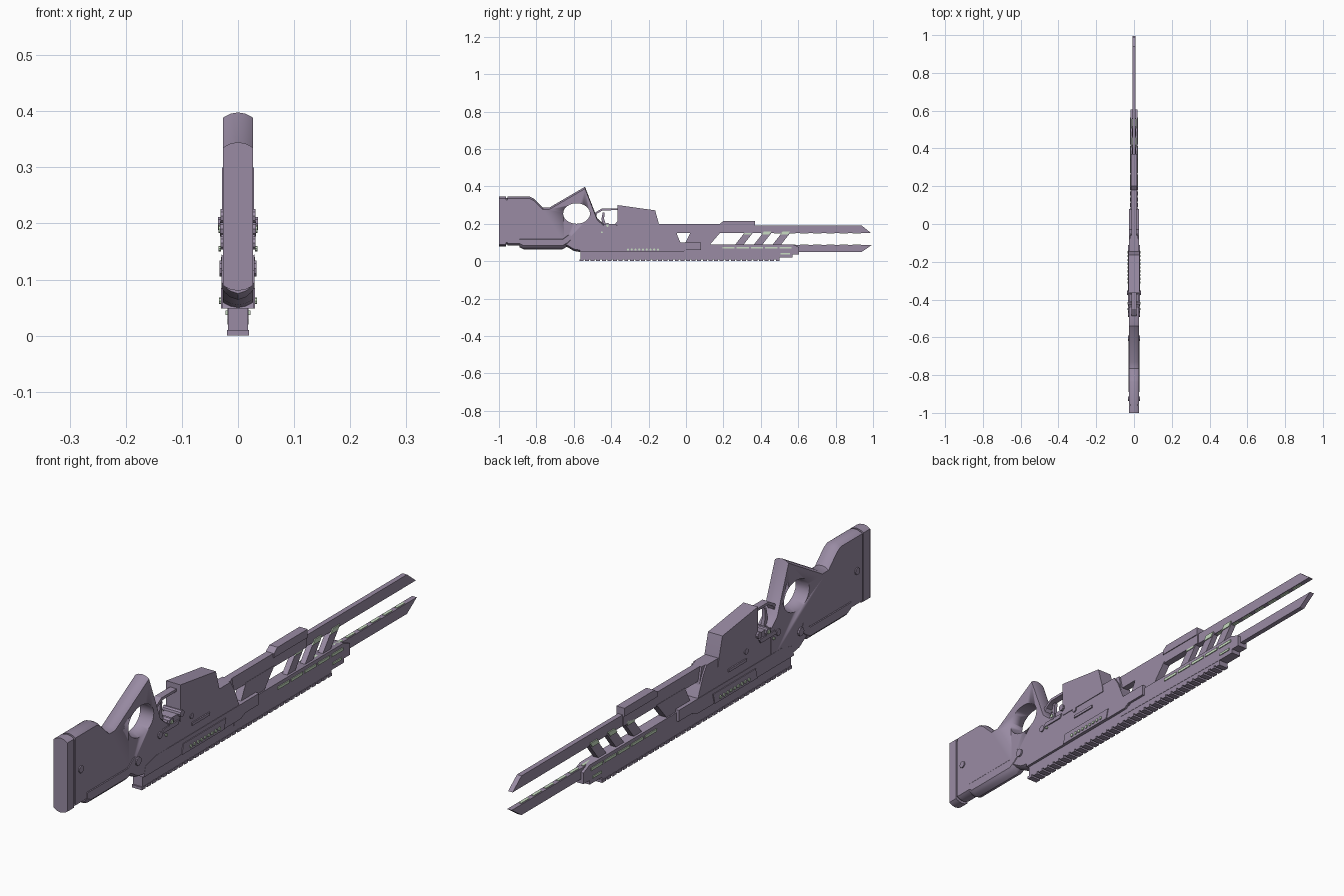
import bpy, bmesh, math

cube = bpy.data.objects.get("Cube")
if cube:
    bpy.data.objects.remove(cube, do_unlink=True)


def material(name, rgb):
    m = bpy.data.materials.new(name)
    m.use_nodes = True
    m.diffuse_color = (*rgb, 1)
    m.node_tree.nodes["Principled BSDF"].inputs["Base Color"].default_value = (*rgb, 1)
    return m


PURPLE = material("dusty purple", (0.32, 0.26, 0.37))
GREEN = material("pale green", (0.58, 0.72, 0.54))


def finish(name, bm, mat):
    bmesh.ops.recalc_face_normals(bm, faces=bm.faces)
    me = bpy.data.meshes.new(name)
    bm.to_mesh(me)
    bm.free()
    me.materials.append(mat)
    ob = bpy.data.objects.new(name, me)
    bpy.context.collection.objects.link(ob)
    bpy.ops.object.select_all(action='DESELECT')
    ob.select_set(True)
    bpy.context.view_layer.objects.active = ob
    bpy.ops.object.shade_smooth_by_angle(angle=math.radians(30))
    return ob


def add_prism(bm, pts, x0, x1, crown=0, mid=0.2):
    """Extrude a (y, z) outline across x, optionally rounding its top and bottom."""
    steps = [-1, -0.8, -0.5, 0, 0.5, 0.8, 1] if crown else [-1, 1]
    rings = []
    for s in steps:
        x = (x0 + x1) / 2 + s * (x1 - x0) / 2
        rings.append([bm.verts.new((x, y, z - math.copysign(crown * s * s, z - mid)))
                      for y, z in pts])
    n = len(pts)
    for a, b in zip(rings, rings[1:]):
        for i in range(n):
            j = (i + 1) % n
            bm.faces.new((a[i], a[j], b[j], b[i]))
    bm.faces.new(rings[0])
    bm.faces.new(rings[-1])


def prism(name, pts, half, mat=PURPLE, crown=0, mid=0.2):
    bm = bmesh.new()
    add_prism(bm, pts, -half, half, crown, mid)
    return finish(name, bm, mat)


def plates(name, outlines, surface, mat, thick=0.003):
    """Thin outlines laid on both flanks of a part."""
    bm = bmesh.new()
    for pts in outlines:
        for s in (-1, 1):
            add_prism(bm, pts, s * (surface - 0.002), s * (surface + thick))
    return finish(name, bm, mat)


def rect(y0, y1, z0, z1, slant=0):
    return [(y0, z0), (y1, z0), (y1 + slant, z1), (y0 + slant, z1)]


def disc(y, z, ry, rz, n):
    return [(y + ry * math.cos(math.tau * i / n), z + rz * math.sin(math.tau * i / n))
            for i in range(n)]


# Stock with thumbhole
stock = prism("stock", [(-.955, .345), (-.835, .345), (-.815, .335), (-.765, .287), (-.73, .287),
                        (-.54, .398), (-.475, .23), (-.44, .2), (-.44, .06), (-.57, .05),
                        (-.6, .055), (-.65, .085), (-.955, .085)], .027, crown=.01)
cutter = prism("thumbhole_cutter", disc(-.585, .255, .072, .055, 24), .1)
cutter.hide_render = True
mod = stock.modifiers.new("thumbhole", 'BOOLEAN')
mod.operation = 'DIFFERENCE'
mod.solver = 'EXACT'
mod.object = cutter
bpy.context.view_layer.objects.active = stock
bpy.ops.object.modifier_apply(modifier="thumbhole")
bpy.data.objects.remove(cutter, do_unlink=True)

prism("butt_pad", rect(-1, -.962, .08, .345), .027, crown=.01)
prism("butt_spacer", rect(-.97, -.95, .09, .338), .024, crown=.01)
prism("cheek_rest", [(-.89, .075), (-.87, .064), (-.66, .064), (-.635, .078), (-.61, .1),
                     (-.62, .125), (-.66, .135), (-.89, .135)], .029, crown=.02, mid=.13)

# Receiver, chassis and magazine
prism("receiver", [(-.5, .055), (.0, .055), (.0, .1), (-.03, .1), (-.06, .17), (-.08, .2),
                   (-.42, .2), (-.5, .18)], .026)
prism("chassis", [(-.57, .048), (-.02, .048), (.0, .06), (.08, .06), (.08, .1), (-.5, .1),
                  (-.56, .085)], .0275)
prism("magazine", [(-.365, .17), (-.365, .3), (-.165, .272), (-.145, .2), (-.14, .17)], .0285)
plates("receiver_panels", [rect(-.36, -.12, .048, .085, .01), rect(-.3, -.2, .13, .14),
                           rect(-.47, -.38, .165, .18, .01)], .0275, PURPLE, .003)

# Trigger group
prism("trigger_guard", [(-.5, .225), (-.485, .26), (-.45, .282), (-.36, .282), (-.36, .273),
                        (-.445, .272), (-.475, .255), (-.488, .222)], .013)
prism("trigger", [(-.445, .19), (-.452, .225), (-.445, .26), (-.435, .262), (-.438, .225),
                  (-.425, .19)], .006)

# Pins on both flanks
bm = bmesh.new()
for y, z, r, reach in [(-.925, .213, .013, .031), (-.605, .12, .015, .033),
                       (-.365, .2, .012, .036), (-.42, .19, .014, .032),
                       (-.48, .165, .012, .031), (-.3, .165, .01, .03)]:
    add_prism(bm, disc(y, z, r, r, 10), -reach, reach)
finish("pins", bm, PURPLE)

# Lower rail with cross slots
prism("lower_rail", rect(-.565, .5, .008, .055), .018)
bm = bmesh.new()
for i in range(36):
    y = -.57 + i * .03
    add_prism(bm, rect(y, y + .021, 0, .01), -.02, .02)
finish("rail_teeth", bm, PURPLE)

# Handguard and barrels
prism("handguard", [(-.05, .03), (.5, .02), (.57, .02), (.57, .035), (.605, .035), (.605, .075),
                    (.57, .09), (-.05, .09)], .019)
prism("handguard_bridge", [(-.01, .085), (.125, .085), (.185, .155), (.025, .155)], .014)
prism("upper_rail", rect(-.1, .37, .15, .2), .013)
prism("receiver_neck", [(-.15, .13), (-.045, .13), (-.07, .23), (-.15, .2)][:2]
      + [(-.06, .2), (-.15, .2)], .02)
prism("top_block", [(.18, .185), (.37, .185), (.37, .215), (.2, .215), (.18, .2)], .016)
prism("upper_barrel", [(.1, .15), (.99, .15), (.94, .19), (.1, .19)], .009)
prism("lower_barrel", [(.5, .05), (.94, .05), (.995, .088), (.5, .088)], .009)

# Slanted struts
struts = [.26 + .1 * i for i in range(3)]
bm = bmesh.new()
for y in struts:
    add_prism(bm, rect(y, y + .045, .085, .155, .055), -.01, .01)
finish("struts", bm, PURPLE)

# Light strips
plates("strut_lights", [rect(y + .045, y + .085, .143, .16, .012) for y in struts], .01, GREEN)
plates("handguard_lights", [rect(.195 + .076 * i, .26 + .076 * i, .067, .077)
                            for i in range(5)] + [rect(.505, .555, .037, .045)], .019, GREEN)
plates("chassis_lights", [disc(-.31 + .02 * i, .062, .006, .006, 8) for i in range(9)],
       .031, GREEN)
plates("receiver_lights", [disc(-.42, .19, .007, .007, 8), disc(-.45, .155, .005, .005, 8)],
       .032, GREEN)
bm = bmesh.new()
for i in range(8):
    y = .4 + i * .07
    add_prism(bm, rect(y, y + .045, .086, .09), -.005, .005)
    add_prism(bm, rect(y, y + .045, .148, .152), -.005, .005)
finish("barrel_lights", bm, GREEN)
